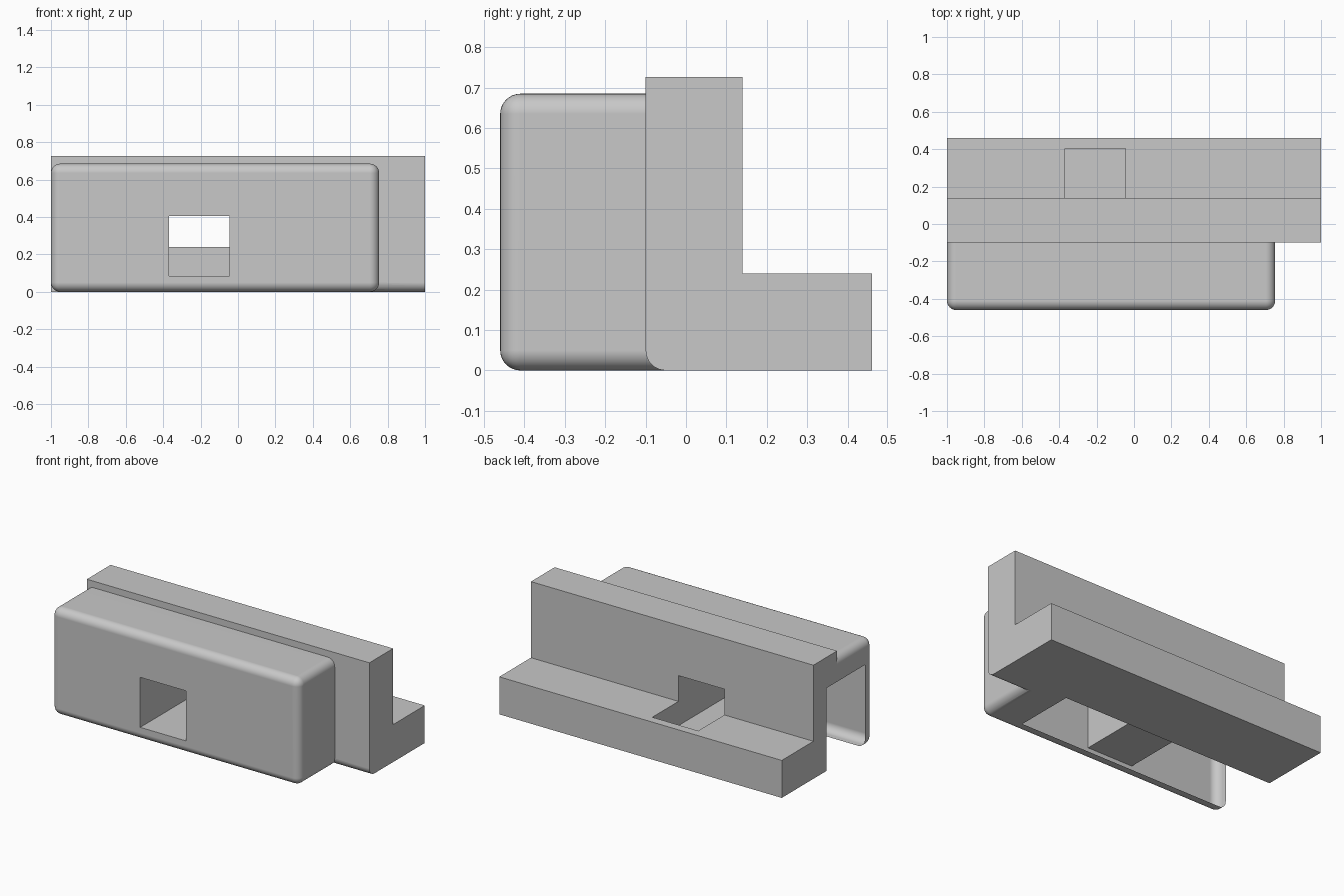
import bpy
import bmesh
from math import radians

if "Cube" in bpy.data.objects:
    bpy.data.objects.remove(bpy.data.objects["Cube"], do_unlink=True)

ROUND = 0.05

grey = bpy.data.materials.new("plain_grey")
grey.use_nodes = True
grey.diffuse_color = (0.58, 0.58, 0.58, 1)
grey.node_tree.nodes["Principled BSDF"].inputs["Base Color"].default_value = (0.58, 0.58, 0.58, 1)


def extrude_profile(name, profile, x0, x1, rounded=None):
    """Sweep a (y, z) profile along x; round the edges picked by the rule."""
    bm = bmesh.new()
    face = bm.faces.new([bm.verts.new((x0, y, z)) for y, z in profile])
    swept = bmesh.ops.extrude_face_region(bm, geom=[face])["geom"]
    bmesh.ops.translate(bm, vec=(x1 - x0, 0, 0),
                        verts=[v for v in swept if isinstance(v, bmesh.types.BMVert)])
    bmesh.ops.recalc_face_normals(bm, faces=bm.faces)
    if rounded:
        edges = [e for e in bm.edges if rounded(*(v.co for v in e.verts))]
        bmesh.ops.bevel(bm, geom=edges, offset=ROUND, segments=8,
                        profile=0.5, affect='EDGES')
    mesh = bpy.data.meshes.new(name)
    bm.to_mesh(mesh)
    bm.free()
    mesh.materials.append(grey)
    obj = bpy.data.objects.new(name, mesh)
    bpy.context.collection.objects.link(obj)
    return obj


def box(name, x, y, z, rounded=None):
    profile = [(y[0], z[0]), (y[1], z[0]), (y[1], z[1]), (y[0], z[1])]
    return extrude_profile(name, profile, x[0], x[1], rounded)


def combine(target, other, operation):
    mod = target.modifiers.new(other.name, 'BOOLEAN')
    mod.operation = operation
    mod.solver = 'EXACT'
    mod.object = other
    bpy.context.view_layer.objects.active = target
    bpy.ops.object.modifier_apply(modifier=mod.name)
    bpy.data.objects.remove(other, do_unlink=True)


# Stepped rail, rounded along its lower front edge
body = extrude_profile(
    "stepped_housing",
    [(-0.1, 0), (0.46, 0), (0.46, 0.24), (0.14, 0.24), (0.14, 0.727), (-0.1, 0.727)],
    -1, 1,
    lambda a, b: max(a.y, b.y) < -0.09 and max(a.z, b.z) < 0.01)

# Front cover, rounded everywhere except where it enters the rail
cover = box("front_cover", (-1, 0.755), (-0.46, 0), (0, 0.685),
            lambda a, b: min(a.y, b.y) < -0.4)
combine(body, cover, 'UNION')

# Channel open at the bottom and one end, then the square window
combine(body, box("channel_cutter", (-1.2, 0.51), (-0.38, 0.007), (-0.2, 0.53)), 'DIFFERENCE')
combine(body, box("window_cutter", (-0.37, -0.045), (-0.7, 0.405), (0.085, 0.405)), 'DIFFERENCE')

# Smooth rounded edges, crisp flat faces
bpy.ops.object.select_all(action='DESELECT')
body.select_set(True)
bpy.context.view_layer.objects.active = body
bpy.ops.object.shade_smooth_by_angle(angle=radians(30))
weighted = body.modifiers.new("flat_face_normals", 'WEIGHTED_NORMAL')
weighted.keep_sharp = True
